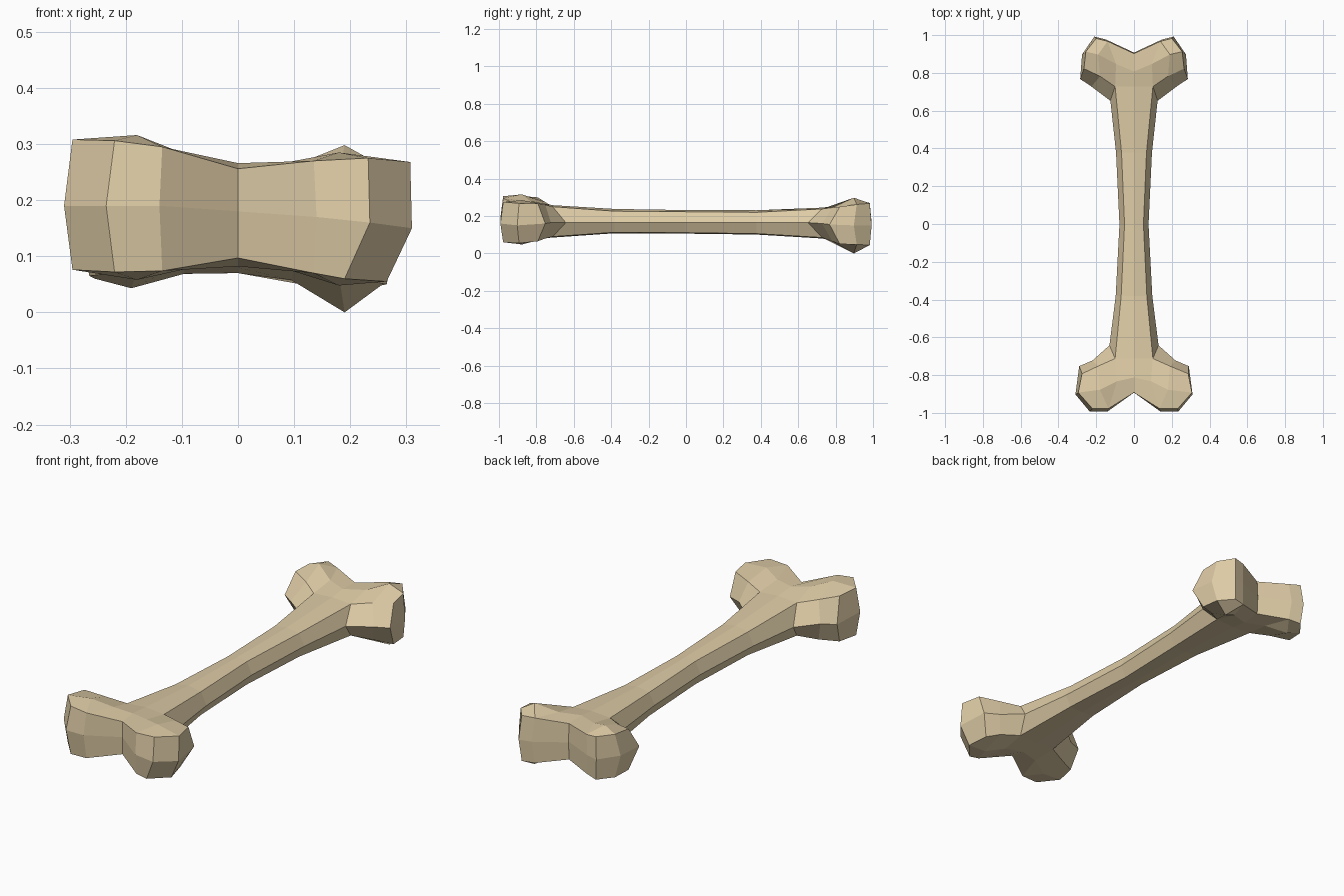
import bpy, bmesh
from mathutils import Vector

if "Cube" in bpy.data.objects:
    bpy.data.objects.remove(bpy.data.objects["Cube"])

# Outlines of one half of each end (x, |y|), from the neck round the knob to the centre notch
MID = {-1: [(.13, .64), (.22, .72), (.29, .75), (.31, .90), (.235, .99), (.14, .99), (0, .89)],
       1: [(.125, .655), (.225, .73), (.285, .77), (.275, .90), (.21, .995), (.15, .98), (0, .91)]}
RIM = {-1: [(.10, .71), (.19, .75), (.275, .79), (.295, .89), (.22, .975), (.135, .975), (0, .89)],
       1: [(.10, .73), (.18, .785), (.265, .825), (.255, .915), (.20, .985), (.14, .97), (0, .905)]}
PEAK = {-1: (.18, .875), 1: (.19, .90)}
CROTCH = {-1: (.09, .83), 1: (.095, .85)}

# Per knob: rim heights above, mid heights, rim heights below, peak, lowest point, x lean of upper and lower rims
KNOBS = {
    (-1, -1): ([.25, .275, .30, .308, .306, .295, .256], [.165, .175, .18, .19, .19, .19, .18],
               [.09, .08, .078, .076, .072, .074, .097], .316, .058, 0, 0),
    (1, -1): ([.25, .26, .268, .268, .275, .27, .256], [.165, .165, .16, .15, .16, .17, .18],
              [.09, .08, .065, .055, .06, .07, .097], .285, .048, .012, -.03),
    (-1, 1): ([.238, .25, .265, .27, .27, .26, .25], [.165] * 7,
              [.085, .075, .065, .06, .06, .068, .075], .292, .043, 0, 0),
    (1, 1): ([.238, .245, .25, .262, .268, .265, .25], [.165, .16, .155, .15, .15, .15, .16],
             [.085, .065, .05, .048, .045, .045, .075], .298, 0, 0, 0),
}
SPINE_TOP = {-1: (.258, .266), 1: (.245, .255)}
SPINE_LOW = {-1: (.085, .082), 1: (.08, .07)}
# Shaft stations: y, mid x, rim x, rim top, spine top, rim bottom, spine bottom
SHAFT = [(-.38, .097, .068, .226, .238, .113, .108),
         (0, .077, .05, .223, .232, .111, .106),
         (.38, .095, .066, .220, .231, .106, .101)]

bm = bmesh.new()


def face(*pts):
    bm.faces.new([bm.verts.new(p) for p in pts])


def strip(a, b):
    for i in range(len(a) - 1):
        face(a[i], a[i + 1], b[i + 1], b[i])


def cap(rim, peak, crotch, c0, c1):
    """Upper or lower surface of half an end."""
    r = rim
    face(c0, r[0], crotch, c1)
    face(c1, crotch, r[5], r[6])
    face(r[0], r[1], peak, crotch)
    face(r[1], r[2], r[3], peak)
    face(peak, r[3], r[4], r[5])
    face(crotch, peak, r[5])


# Knobs at the four corners
necks = {}
for (s, e), (zt, zm, zb, zp, zq, lean_t, lean_b) in KNOBS.items():
    def ring(xy, zs, lean=0):
        return [Vector((s * (x + (lean if 2 <= i <= 4 else 0)), e * y, z))
                for i, ((x, y), z) in enumerate(zip(xy, zs))]

    top, mid, low = ring(RIM[e], zt, lean_t), ring(MID[e], zm), ring(RIM[e], zb, lean_b)
    strip(top, mid)
    strip(mid, low)
    spine = []
    for rim, zpk, zs in ((top, zp, SPINE_TOP[e]), (low, zq, SPINE_LOW[e])):
        c0 = Vector((0, e * RIM[e][0][1], zs[0]))
        c1 = Vector((0, e * .81, zs[1]))
        peak = Vector((s * PEAK[e][0], e * PEAK[e][1], zpk))
        crotch = Vector((s * CROTCH[e][0], e * CROTCH[e][1], (zs[1] + rim[5].z) / 2))
        cap(rim, peak, crotch, c0, c1)
        spine.append(c0)
    necks[s, e] = [spine[0], top[0], mid[0], low[0], spine[1]]

# Shaft joining the ends
for s in (-1, 1):
    rings = [[Vector(p) for p in ((0, y, st), (s * rx, y, rt), (s * mx, y, .165), (s * rx, y, rb), (0, y, sb))]
             for y, mx, rx, rt, st, rb, sb in SHAFT]
    rings = [necks[s, -1]] + rings + [necks[s, 1]]
    for a, b in zip(rings, rings[1:]):
        strip(a, b)

bmesh.ops.remove_doubles(bm, verts=bm.verts, dist=.0005)
bmesh.ops.recalc_face_normals(bm, faces=bm.faces)
# Centre on the ground
for axis in (0, 1):
    c = [v.co[axis] for v in bm.verts]
    mid_c = (min(c) + max(c)) / 2
    for v in bm.verts:
        v.co[axis] -= mid_c

mesh = bpy.data.meshes.new("bone")
bm.to_mesh(mesh)
bm.free()
bone = bpy.data.objects.new("bone", mesh)
bpy.context.collection.objects.link(bone)
mat = bpy.data.materials.new("bone_tan")
mat.diffuse_color = (.73, .6, .38, 1)
mat.use_nodes = True
mat.node_tree.nodes["Principled BSDF"].inputs["Base Color"].default_value = mat.diffuse_color
mesh.materials.append(mat)
